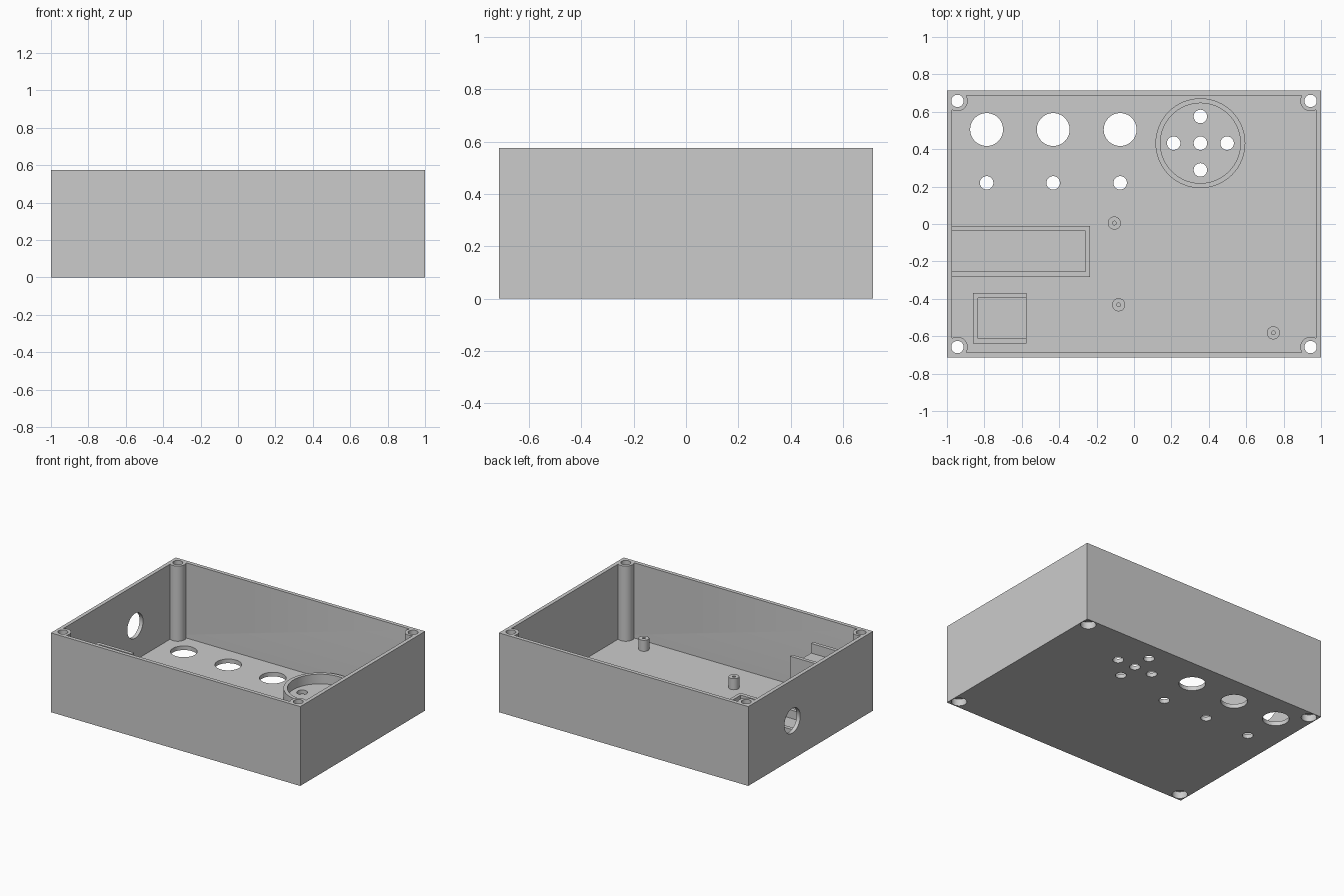
import bpy
import math

if "Cube" in bpy.data.objects:
    bpy.data.objects.remove(bpy.data.objects["Cube"], do_unlink=True)

grey = bpy.data.materials.new("light_grey_plastic")
grey.use_nodes = True
colour = (0.6, 0.6, 0.6, 1)
grey.diffuse_color = colour
grey.node_tree.nodes["Principled BSDF"].inputs["Base Color"].default_value = colour


def box(name, x0, x1, y0, y1, z0, z1):
    bpy.ops.mesh.primitive_cube_add(
        size=1, location=((x0 + x1) / 2, (y0 + y1) / 2, (z0 + z1) / 2))
    ob = bpy.context.object
    ob.name = name
    ob.scale = (x1 - x0, y1 - y0, z1 - z0)
    bpy.ops.object.transform_apply(location=False, rotation=False, scale=True)
    ob.data.materials.append(grey)
    return ob


def rod(name, x, y, r, z0, z1, sides=48):
    bpy.ops.mesh.primitive_cylinder_add(
        vertices=sides, radius=r, depth=z1 - z0, location=(x, y, (z0 + z1) / 2))
    ob = bpy.context.object
    ob.name = name
    ob.data.materials.append(grey)
    return ob


def cut(ob, cutter):
    mod = ob.modifiers.new("cut", 'BOOLEAN')
    mod.operation = 'DIFFERENCE'
    mod.solver = 'EXACT'
    mod.object = cutter
    bpy.context.view_layer.objects.active = ob
    bpy.ops.object.modifier_apply(modifier=mod.name)
    bpy.data.objects.remove(cutter, do_unlink=True)


def drill(ob, x, y, r, z0=-0.1, z1=0.8):
    cut(ob, rod("drill", x, y, r, z0, z1))


W, D, H = 1.0, 0.715, 0.575
WALL, FLOOR = 0.028, 0.03
parts = []

# Open-topped case
case = box("case", -W, W, -D, D, 0, H)
cut(case, box("cavity", -W + WALL, W - WALL, -D + WALL, D - WALL, FLOOR, H + 0.1))
parts.append(case)

# Control and indicator holes in the floor
for x in (-0.788, -0.432, -0.074):
    drill(case, x, 0.505, 0.088)
    drill(case, x, 0.22, 0.036)

# Speaker holes and the collar around them
sx, sy, gap = 0.355, 0.432, 0.143
for dx, dy in ((0, 0), (gap, 0), (-gap, 0), (0, gap), (0, -gap)):
    drill(case, sx + dx, sy + dy, 0.036)
collar = rod("speaker_collar", sx, sy, 0.24, FLOOR - 0.01, 0.1, 64)
cut(collar, rod("drill", sx, sy, 0.214, -0.1, 0.8, 64))
parts.append(collar)

# Round socket hole in the right wall
socket = rod("drill", 0, 0, 0.09, -0.1, 0.1)
socket.rotation_euler.y = math.pi / 2
socket.location = (-W, 0.21, 0.28)
cut(case, socket)

# Corner screw posts, with wider head recesses underneath
for sign_x in (-1, 1):
    for sign_y in (-1, 1):
        x, y = sign_x * 0.944, sign_y * 0.658
        post = rod("screw_post", x, y, 0.055, FLOOR - 0.01, H)
        for ob in (case, post):
            drill(ob, x, y, 0.033)
            drill(ob, x, y, 0.051, -0.1, 0.05)
        parts.append(post)

# Circuit board standoffs with pilot holes
for x, y in ((-0.105, 0.005), (-0.082, -0.432), (0.745, -0.582)):
    standoff = rod("standoff", x, y, 0.035, FLOOR - 0.01, 0.11, 32)
    drill(standoff, x, y, 0.01, FLOOR, 0.8)
    parts.append(standoff)

# Low battery tray, open towards the right wall
tray = box("battery_tray", -0.98, -0.235, -0.283, -0.01, FLOOR - 0.01, 0.09)
cut(tray, box("hollow", -1.1, -0.26, -0.255, -0.038, -0.1, 0.8))
parts.append(tray)

# Raised pedestal with a lip on three sides
pedestal = box("raised_pedestal", -0.86, -0.575, -0.638, -0.37, FLOOR - 0.01, 0.413)
cut(pedestal, box("hollow", -0.835, -0.4, -0.612, -0.396, 0.343, 0.8))
parts.append(pedestal)

# Smooth the round walls, keep edges sharp
bpy.ops.object.select_all(action='DESELECT')
for ob in parts:
    ob.select_set(True)
bpy.context.view_layer.objects.active = case
bpy.ops.object.shade_smooth_by_angle(angle=math.radians(30))
